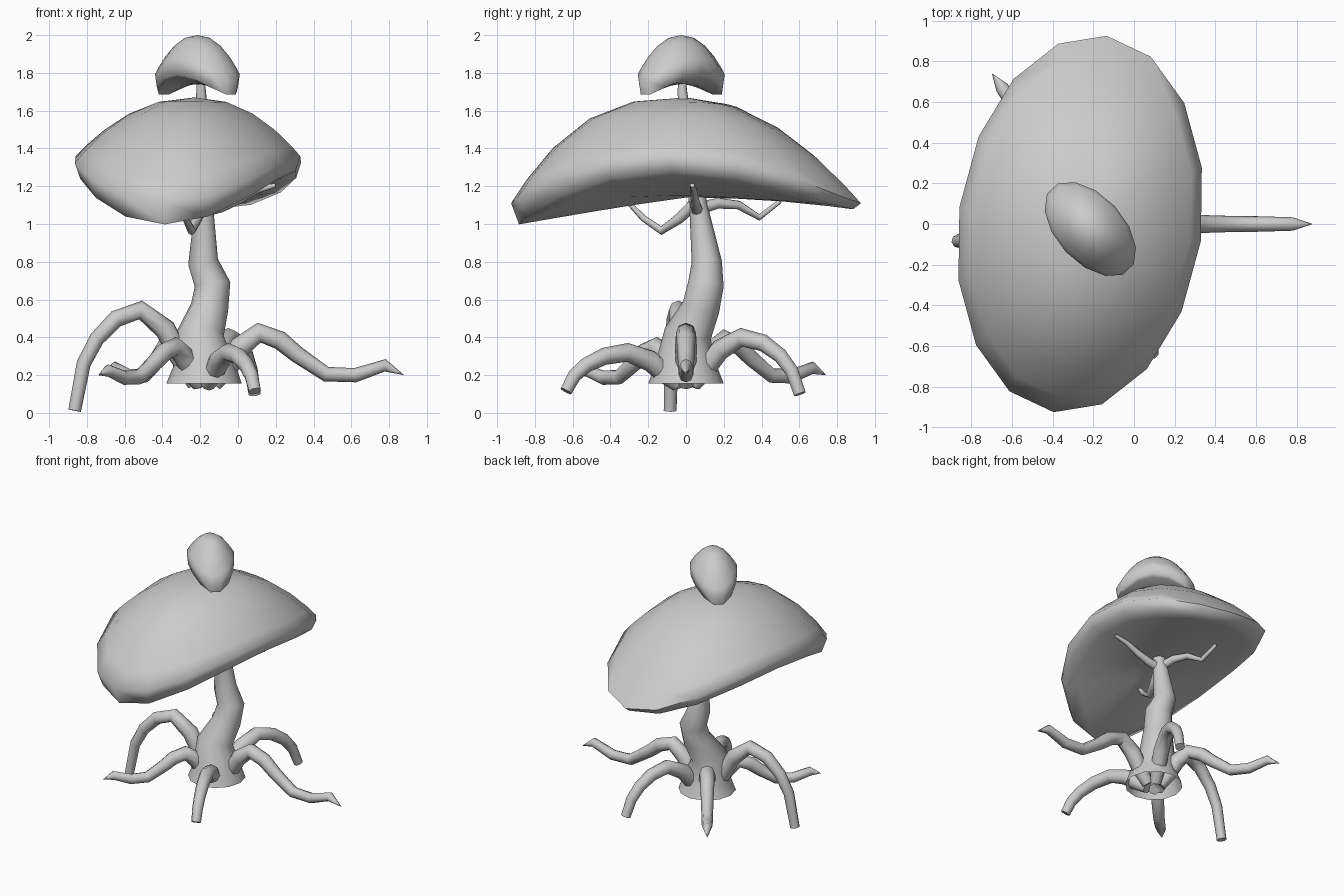
import bpy, bmesh
from math import sin, cos, radians, pi

if "Cube" in bpy.data.objects:
    bpy.data.objects.remove(bpy.data.objects["Cube"])


def smooth(angle):
    bpy.ops.object.shade_smooth_by_angle(angle=radians(angle))


def activate(ob):
    bpy.context.collection.objects.link(ob)
    bpy.ops.object.select_all(action='DESELECT')
    ob.select_set(True)
    bpy.context.view_layer.objects.active = ob


def tube(name, pts, caps=True, res=2):
    """Tapered tube through (x, y, z, radius) points."""
    cu = bpy.data.curves.new(name, 'CURVE')
    cu.dimensions = '3D'
    cu.bevel_depth = 1
    cu.bevel_resolution = res
    cu.use_fill_caps = caps
    sp = cu.splines.new('POLY')
    sp.points.add(len(pts) - 1)
    for p, (x, y, z, r) in zip(sp.points, pts):
        p.co = (x, y, z, 1)
        p.radius = r
    activate(bpy.data.objects.new(name, cu))
    bpy.ops.object.convert(target='MESH')
    smooth(60)


def cap(name, center, shift, width, length, tilt, top, side, under, droop, lip,
        lean=1, sides=16):
    """Saddle-shaped cap: dome, drooping lip and bulging underside; lean makes the front fuller."""
    bm = bmesh.new()
    cx, cy = center
    ca, sa = cos(radians(tilt)), sin(radians(tilt))

    def ring(t, upper):
        out = []
        for i in range(sides):
            a = 2 * pi * i / sides
            u, v = width * cos(a), length * sin(a)
            # ring centres slide from the apex to the rim centre
            x = cx + shift * (1 - t) + (u * ca - v * sa) * t
            y = cy + (u * sa + v * ca) * t
            front = lean * max(0, -sin(a)) ** 2
            back = lean * max(0, sin(a)) ** 4
            rim = side - droop * sin(a) ** 2
            if upper:
                z = rim + (top - rim) * (1 - t ** (2.15 + .55 * front - .25 * back))
            else:
                low = rim - lip * (1 + .4 * front - .6 * back)
                z = under + (low - under) * (t / .955) ** (2 - .9 * front)
            out.append(bm.verts.new((x, y, z)))
        return out

    rings = [ring(t, True) for t in (.3, .55, .76, .91, 1)]
    rings += [ring(t, False) for t in (.955, .82, .55, .28)]
    poles = [bm.verts.new((cx + shift, cy, z)) for z in (top, under)]
    for i in range(sides):
        j = (i + 1) % sides
        bm.faces.new((poles[0], rings[0][i], rings[0][j]))
        bm.faces.new((poles[1], rings[-1][j], rings[-1][i]))
        for a, b in zip(rings, rings[1:]):
            bm.faces.new((a[i], b[i], b[j], a[j]))
    bmesh.ops.recalc_face_normals(bm, faces=bm.faces)
    me = bpy.data.meshes.new(name)
    bm.to_mesh(me)
    bm.free()
    activate(bpy.data.objects.new(name, me))
    smooth(70)


# Large drooping cap and the small one above it
cap("large_cap", (-.265, 0), .035, .6, .935, -8, 1.67, 1.36, 1.14, .25, .08)
cap("small_cap", (-.215, -.025), 0, .165, .28, 43, 2.0, 1.86, 1.74, .11, .07, 0, 14)

# Twisting trunk, hollow at the bottom, running up into the small cap
tube("trunk", [(-.18, 0, .155, .2), (-.18, 0, .25, .165), (-.2, .01, .42, .125),
               (-.15, .08, .56, .1), (-.135, .105, .68, .095), (-.185, .11, .8, .08),
               (-.18, .065, 1.1, .048), (-.195, -.02, 1.7, .026), (-.2, -.02, 1.8, .015)],
     caps=False, res=4)

# Root shapes: (distance share, height share, radius)
POINTED = [(.05, 0, .04), (.12, .34, .055), (.18, .72, .058), (.275, 1, .053),
           (.38, .85, .05), (.465, .58, .045), (.61, .2, .04), (.755, .18, .038),
           (.905, .37, .033), (1, .18, 0)]
BLUNT = [(.07, 0, .04), (.19, .38, .055), (.3, .74, .057), (.49, 1, .05),
         (.68, .88, .046), (.83, .61, .041), (.93, .28, .038), (1, 0, .034)]


def root(name, shape, angle, length, height, end):
    a = radians(angle)
    pts = [(-.18 + length * d * cos(a), length * d * sin(a), .15 + height * h, r)
           for d, h, r in shape]
    pts[-1] = pts[-1][:2] + (end, pts[-1][3])
    tube(name, pts)


# Six arching roots, alternately pointed and blunt
root("root_right", POINTED, 0, 1.06, .275, .2)
root("root_back_left", POINTED, 125, .905, .24, .2)
root("root_front_left", POINTED, 226, .806, .2, .2)
root("root_left", BLUNT, 187, .69, .395, .012)
root("root_front_right", BLUNT, 293, .69, .17, .115)
root("root_back_right", BLUNT, 66, .66, .25, .1)


def tendril(name, angle, length, heights):
    a = radians(angle)
    n = len(heights) - 1
    tube(name, [(-.185 + length * i / n * cos(a), .06 + length * i / n * sin(a), z,
                 .034 - .022 * i / n) for i, z in enumerate(heights)])


# Thin tendrils under the large cap
tendril("tendril_front", 252, .4, (1.12, 1.03, .965, 1.03, 1.13))
tendril("tendril_back", 108, .46, (1.08, 1.11, 1.1, 1.035, 1.12))
tendril("tendril_right", -4, .385, (1.07, 1.09, 1.13, 1.18, 1.205))
